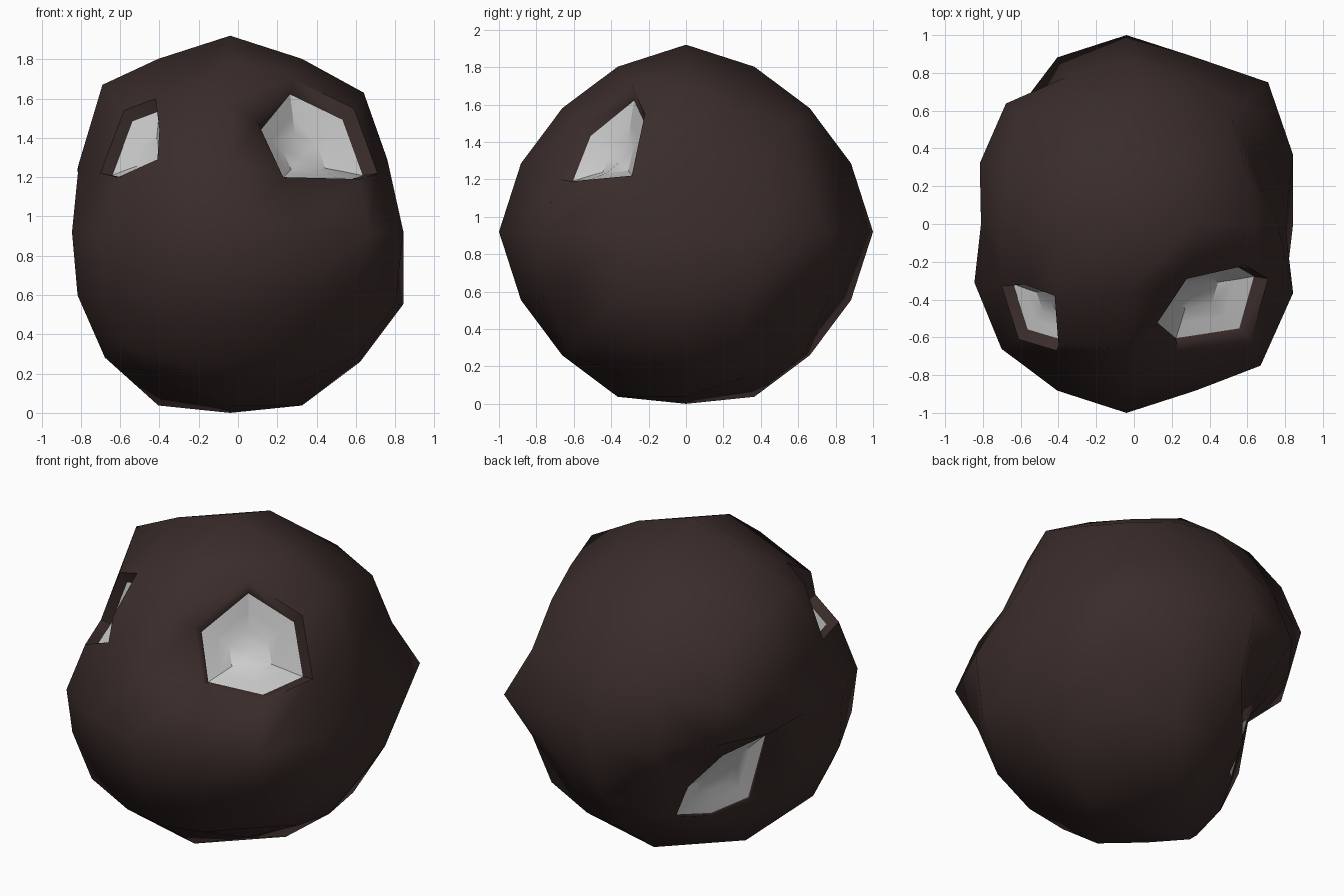
import bpy, bmesh, math
from mathutils import Vector

if "Cube" in bpy.data.objects:
    bpy.data.objects.remove(bpy.data.objects["Cube"])

CENTER = Vector((-0.04, 0, 0.92))

# Hand-knocked points of the shell, keyed by position on the 4x4 cube-sphere grid
MOVED = {
    (2, 0, 0): (.84, 0, 0), (2, 0, 1): (.80, 0, .37), (2, 1, 1): (.67, .31, .36),
    (2, 1, -1): (.80, .34, -.34), (2, -1, -1): (.84, -.36, -.37),
    (2, 2, 0): (.75, .75, 0), (2, -2, 0): (.71, -.75, 0), (0, 0, -2): (0, 0, -.92),
    (-2, 0, 0): (-.76, 0, 0), (-2, -1, 0): (-.805, -.31, 0), (-2, 1, 0): (-.75, .33, 0),
    (-2, 0, 1): (-.77, 0, .35), (-2, 0, -1): (-.72, 0, -.33), (-2, 2, 0): (-.58, .60, -.02),
    (-2, 0, 2): (-.65, 0, .75), (2, 0, 2): (.68, 0, .71), (-2, 0, -2): (-.59, 0, -.61),
}

# Broken corners: corner signs, rim outline, lip (shrink, sink), bowl depth
HOLES = [
    ((1, -1, 1), [(.14, -.56, .56), (.32, -.29, .78), (.63, -.22, .63),
                  (.75, -.29, .30), (.66, -.61, .27), (.27, -.67, .28)], (.86, .06), .04),
    ((-1, -1, 1), [(-.36, -.64, .52), (-.38, -.38, .68), (-.54, -.32, .62),
                   (-.66, -.33, .30), (-.57, -.61, .28), (-.37, -.67, .37)], (.86, .06), .03),
    ((-1, 1, -1), [(-.28, .56, -.55), (-.37, .34, -.60), (-.52, .18, -.52),
                   (-.64, .18, -.09), (-.51, .43, -.16), (-.32, .50, -.38)], (.96, .01), .02),
]
RIM = [(1, 2, 2), (1, 1, 2), (2, 1, 2), (2, 1, 1), (2, 2, 1), (1, 2, 1)]


def rim_keys(signs):
    return [tuple(s * k for s, k in zip(signs, key)) for key in RIM]


def position(key):
    if key in MOVED:
        return Vector(MOVED[key])
    v = Vector([math.tan(math.radians(22.5 * k)) for k in key]).normalized()
    kind = tuple(sorted(abs(k) for k in key))
    radius = {(0, 0, 2): 1.0, (0, 1, 2): .955, (1, 1, 2): .90,
              (0, 2, 2): .935, (1, 2, 2): .94, (2, 2, 2): .97}
    return v * radius[kind]


def ring(points, shrink, sink):
    c = sum(points, Vector()) / len(points)
    return [c + (p - c) * shrink - c.normalized() * sink for p in points]


def bridge(bm, a, b):
    for i in range(len(a)):
        j = (i + 1) % len(a)
        bm.faces.new((a[i], a[j], b[j], b[i]))


def finish(bm, name, angle, material=None):
    bmesh.ops.recalc_face_normals(bm, faces=bm.faces[:])
    bm.normal_update()
    if sum(f.normal.dot(f.calc_center_median()) * f.calc_area() for f in bm.faces) < 0:
        bmesh.ops.reverse_faces(bm, faces=bm.faces[:])
    bmesh.ops.translate(bm, verts=bm.verts[:], vec=CENTER)
    me = bpy.data.meshes.new(name)
    bm.to_mesh(me)
    bm.free()
    ob = bpy.data.objects.new(name, me)
    bpy.context.collection.objects.link(ob)
    if material:
        me.materials.append(material)
    bpy.ops.object.select_all(action='DESELECT')
    ob.select_set(True)
    bpy.context.view_layer.objects.active = ob
    bpy.ops.object.shade_smooth_by_angle(angle=math.radians(angle))


brown = bpy.data.materials.new("dark_brown")
brown.diffuse_color = (.043, .026, .024, 1)
brown.use_nodes = True
brown.node_tree.nodes["Principled BSDF"].inputs["Base Color"].default_value = brown.diffuse_color

for signs, rim, _, _ in HOLES:
    MOVED.update(zip(rim_keys(signs), rim))

# Shell: rounded cube grid, leaving out the faces at broken corners
bm = bmesh.new()
verts = {}


def vert(key):
    if key not in verts:
        verts[key] = bm.verts.new(position(key))
    return verts[key]


missing = {tuple(2 * s for s in h[0]) for h in HOLES}
for axis in range(3):
    for side in (-2, 2):
        for u in range(-2, 2):
            for w in range(-2, 2):
                keys = []
                for a, b in ((u, w), (u + 1, w), (u + 1, w + 1), (u, w + 1)):
                    key = [a, b]
                    key.insert(axis, side)
                    keys.append(tuple(key))
                if not missing & set(keys):
                    bm.faces.new([vert(k) for k in keys])

# Broken lips folding inward, each leading to a grey stepped bowl
for n, (signs, rim, lip, depth) in enumerate(HOLES):
    edge = ring([Vector(p) for p in rim], *lip)
    bridge(bm, [verts[k] for k in rim_keys(signs)], [bm.verts.new(p) for p in edge])

    bowl = bmesh.new()
    step = ring(edge, .7, depth)
    floor = ring(step, .6, depth)
    loops = [[bowl.verts.new(p) for p in r] for r in (edge, step, floor)]
    bridge(bowl, loops[0], loops[1])
    bridge(bowl, loops[1], loops[2])
    middle = bowl.verts.new(sum(floor, Vector()) / 6 * .97)
    for i in (0, 2, 4):
        bowl.faces.new((middle, loops[2][i], loops[2][i + 1], loops[2][(i + 2) % 6]))
    finish(bowl, "inner_bowl_%d" % (n + 1), 30)

finish(bm, "outer_shell", 66, brown)
